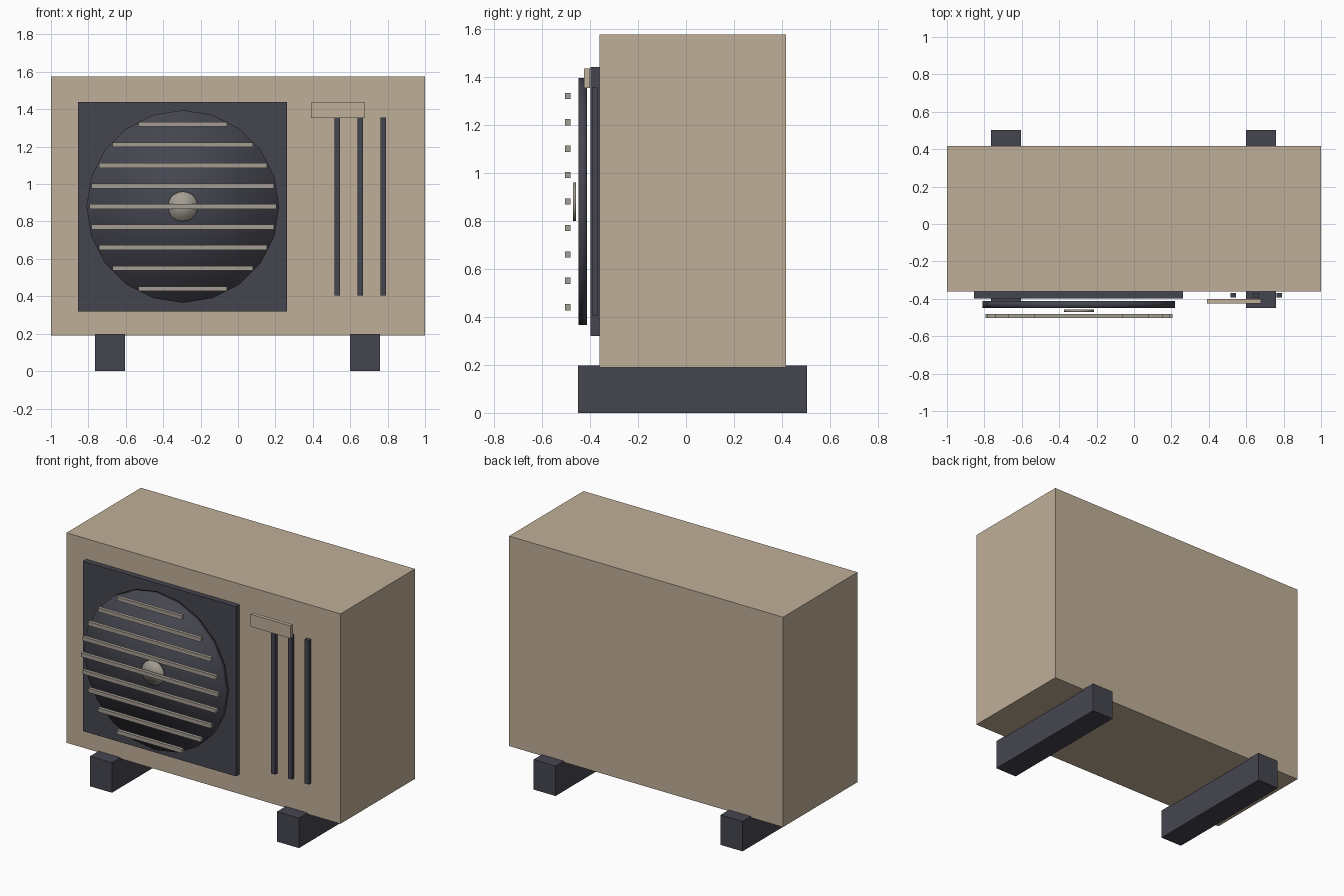
import bpy
import math

cube = bpy.data.objects.get("Cube")
if cube:
    bpy.data.objects.remove(cube, do_unlink=True)


def material(name, rgb):
    mat = bpy.data.materials.new(name)
    mat.use_nodes = True
    color = (*rgb, 1.0)
    mat.diffuse_color = color
    mat.node_tree.nodes["Principled BSDF"].inputs["Base Color"].default_value = color
    return mat


BEIGE = material("warm beige", (0.53, 0.43, 0.32))
DARK = material("dark slate", (0.06, 0.06, 0.08))
GREY = material("warm grey", (0.37, 0.34, 0.29))


def box(name, x, y, z, mat):
    """Box from (low, high) pairs along each axis."""
    bpy.ops.mesh.primitive_cube_add(size=1, location=[sum(p) / 2 for p in (x, y, z)])
    ob = bpy.context.object
    ob.name = name
    ob.scale = [p[1] - p[0] for p in (x, y, z)]
    bpy.ops.object.transform_apply(location=False, rotation=False, scale=True)
    ob.data.materials.append(mat)
    return ob


def disc(name, radius, y, mat):
    """Softly shaded disc facing the front, centred on the fan axis."""
    bpy.ops.mesh.primitive_cylinder_add(
        vertices=20, radius=radius, depth=y[1] - y[0],
        location=(FAN_X, sum(y) / 2, FAN_Z), rotation=(math.pi / 2, 0, 0))
    ob = bpy.context.object
    ob.name = name
    bpy.ops.object.shade_smooth()
    ob.data.materials.append(mat)
    return ob


FAN_X, FAN_Z = -0.295, 0.88

# Casing and the two rails it stands on
box("casing", (-1, 1), (-0.36, 0.417), (0.19, 1.575), BEIGE)
for side, x in (("right", -0.685), ("left", 0.68)):
    box(side + "_foot", (x - 0.08, x + 0.08), (-0.45, 0.503), (0, 0.198), DARK)

# Fan panel, fan disc and hub
box("fan_panel", (-0.855, 0.263), (-0.397, -0.36), (0.32, 1.44), DARK)
disc("fan_disc", 0.515, (-0.448, -0.413), DARK)
disc("fan_hub", 0.08, (-0.471, -0.457), GREY)

# Grille slats follow the outline of a circle
for i in range(-4, 5):
    dz = i * 0.11
    half = math.sqrt(0.5 ** 2 - dz ** 2)
    z = FAN_Z + dz
    box("grille_slat", (FAN_X - half, FAN_X + half), (-0.503, -0.481),
        (z - 0.013, z + 0.013), GREY)

# Vertical vent strips and the blank plate above them
for x in (0.53, 0.653, 0.776):
    box("vent_strip", (x - 0.015, x + 0.015), (-0.392, -0.368), (0.405, 1.355), DARK)
box("front_plate", (0.39, 0.68), (-0.425, -0.4), (1.352, 1.435), BEIGE)
